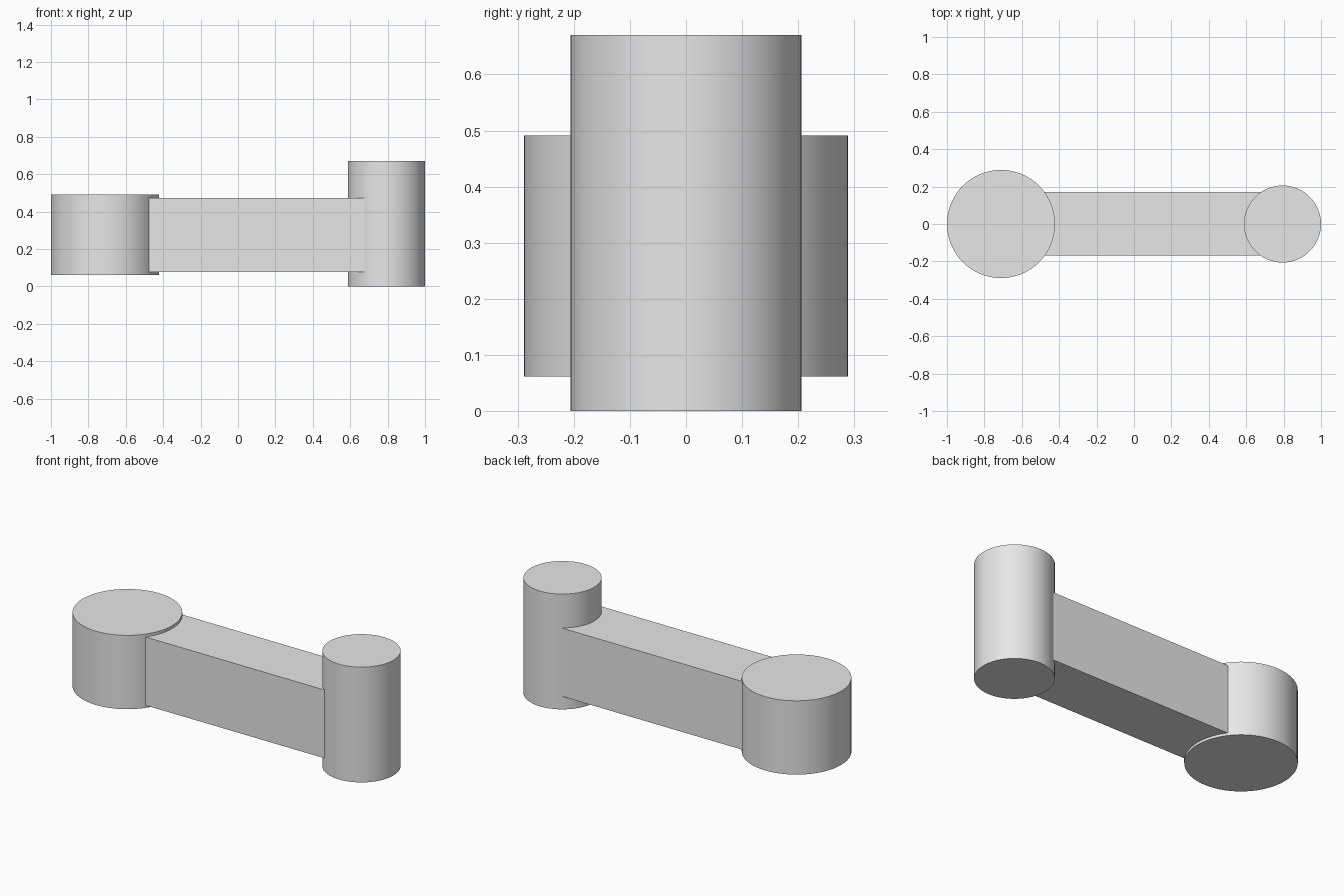
import bpy

cube = bpy.data.objects.get("Cube")
if cube:
    bpy.data.objects.remove(cube, do_unlink=True)

grey = bpy.data.materials.new("light_grey")
grey.use_nodes = True
colour = (0.8, 0.8, 0.8, 1)
grey.diffuse_color = colour
grey.node_tree.nodes["Principled BSDF"].inputs["Base Color"].default_value = colour


def finish(name):
    obj = bpy.context.object
    obj.name = name
    obj.data.materials.append(grey)
    return obj


def boss(name, x, radius, bottom, top):
    bpy.ops.mesh.primitive_cylinder_add(
        vertices=64, radius=radius, depth=top - bottom,
        location=(x, 0, (bottom + top) / 2))
    finish(name)
    bpy.ops.object.shade_smooth_by_angle()


# Upright cylinders at both ends of the link
WIDE_X, NARROW_X = -0.711, 0.794
boss("wide_boss", WIDE_X, 0.289, 0.062, 0.491)
boss("narrow_boss", NARROW_X, 0.206, 0, 0.67)

# Flat-sided arm running from axis to axis
bpy.ops.mesh.primitive_cube_add(size=1, location=((WIDE_X + NARROW_X) / 2, 0.002, 0.275))
arm = finish("connecting_arm")
arm.scale = (NARROW_X - WIDE_X, 0.34, 0.397)
bpy.ops.object.transform_apply(location=False, rotation=False, scale=True)
